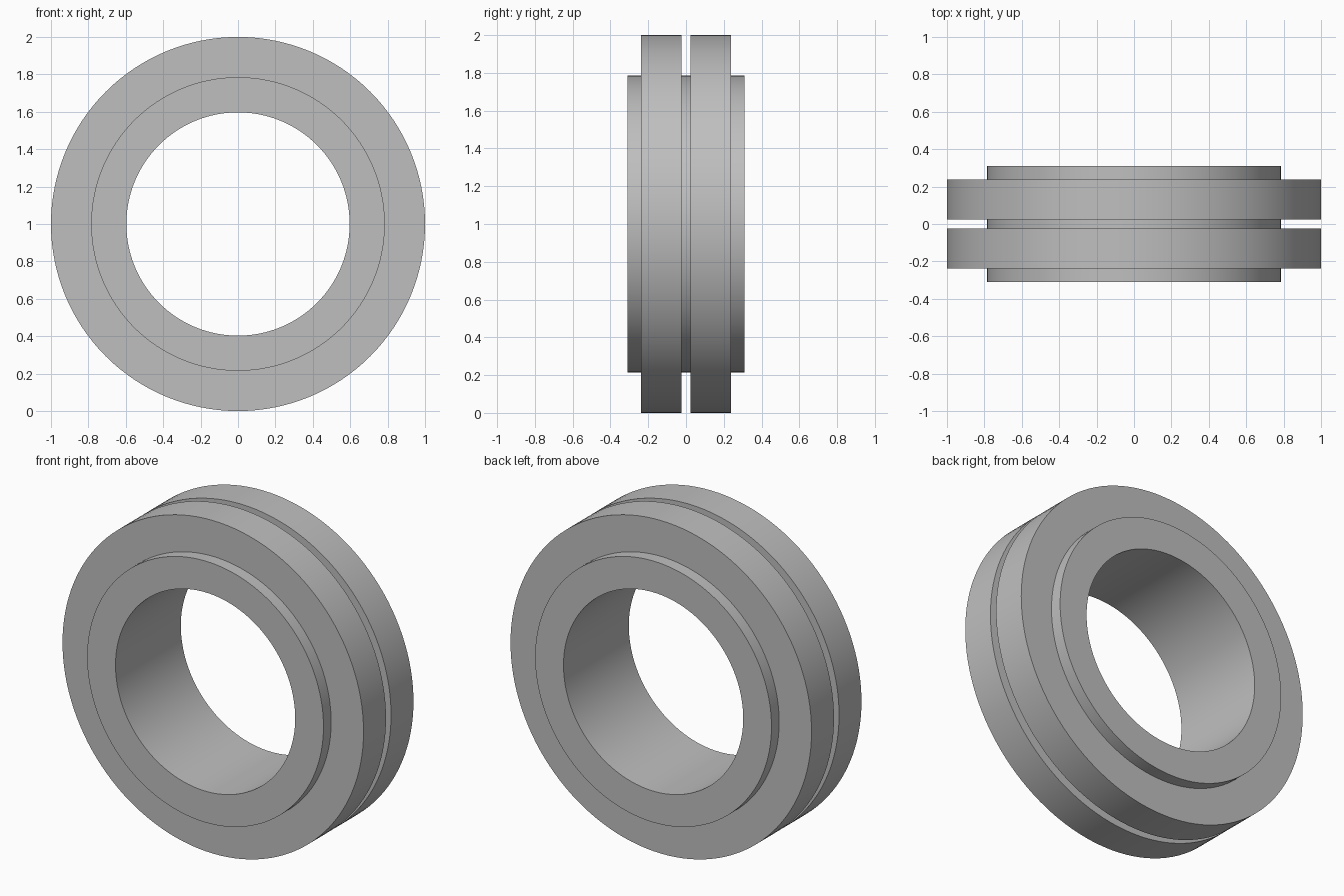
import bpy
import bmesh
import math
from mathutils import Matrix, Vector

cube = bpy.data.objects.get("Cube")
if cube:
    bpy.data.objects.remove(cube, do_unlink=True)

BORE, SLEEVE, FLANGE = 0.597, 0.785, 1.0
HALF_WIDTH, FLANGE_OUT, FLANGE_IN = 0.31, 0.237, 0.024

# Plain grey metal
grey = bpy.data.materials.new("plain grey")
grey.use_nodes = True
colour = (0.52, 0.52, 0.52, 1)
grey.diffuse_color = colour
grey.node_tree.nodes["Principled BSDF"].inputs["Base Color"].default_value = colour

# Half of the stepped section as (radius, y), then mirrored across y = 0
half = [(BORE, HALF_WIDTH), (SLEEVE, HALF_WIDTH), (SLEEVE, FLANGE_OUT),
        (FLANGE, FLANGE_OUT), (FLANGE, FLANGE_IN), (SLEEVE, FLANGE_IN)]
section = half + [(r, -y) for r, y in reversed(half)]

# Spin the closed section around the y axis
bm = bmesh.new()
verts = [bm.verts.new((r, y, 0)) for r, y in section]
edges = [bm.edges.new((v, verts[(i + 1) % len(verts)])) for i, v in enumerate(verts)]
bmesh.ops.spin(bm, geom=verts + edges, cent=(0, 0, 0), axis=(0, 1, 0),
               angle=math.tau, steps=128, use_merge=True)
bmesh.ops.remove_doubles(bm, verts=bm.verts, dist=0.0001)
bmesh.ops.recalc_face_normals(bm, faces=bm.faces)
bmesh.ops.transform(bm, matrix=Matrix.Translation(Vector((0, 0, FLANGE))), verts=bm.verts)

mesh = bpy.data.meshes.new("double_flanged_ring")
bm.to_mesh(mesh)
bm.free()
mesh.materials.append(grey)
ring = bpy.data.objects.new("double_flanged_ring", mesh)
bpy.context.collection.objects.link(ring)

# Smooth round walls with crisp steps
bpy.ops.object.select_all(action="DESELECT")
ring.select_set(True)
bpy.context.view_layer.objects.active = ring
bpy.ops.object.shade_smooth_by_angle(angle=math.radians(30))
